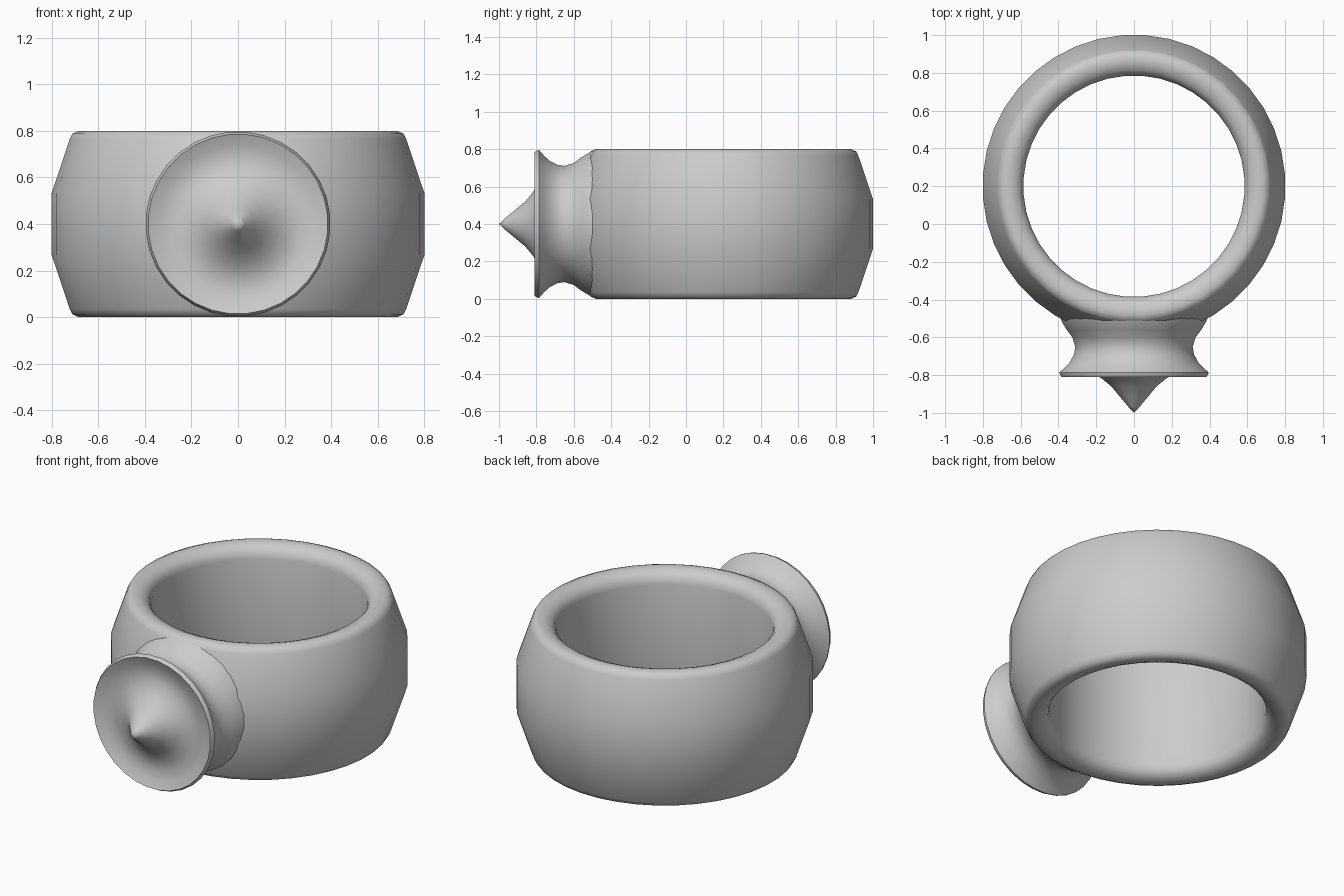
import bpy, math
from mathutils import Matrix, Vector

cube = bpy.data.objects.get("Cube")
if cube:
    bpy.data.objects.remove(cube, do_unlink=True)

grey = bpy.data.materials.new("plain_grey")
grey.use_nodes = True
colour = (0.6, 0.6, 0.6, 1)
grey.diffuse_color = colour
grey.node_tree.nodes["Principled BSDF"].inputs["Base Color"].default_value = colour


def lathe(name, profile, closed, steps, matrix, sharp=35):
    """Spin (radius, height) points round the local z axis."""
    verts, rings = [], []
    for r, h in profile:
        if r == 0:
            rings.append([len(verts)] * steps)
            verts.append(Vector((0, 0, h)))
        else:
            rings.append([len(verts) + i for i in range(steps)])
            for i in range(steps):
                a = 2 * math.pi * (i + 0.5) / steps
                verts.append(Vector((r * math.cos(a), r * math.sin(a), h)))
    pairs = list(zip(rings, rings[1:]))
    if closed:
        pairs.append((rings[-1], rings[0]))
    faces = []
    for a, b in pairs:
        for i in range(steps):
            j = (i + 1) % steps
            faces.append(list(dict.fromkeys((a[i], a[j], b[j], b[i]))))
    mesh = bpy.data.meshes.new(name)
    mesh.from_pydata([matrix @ v for v in verts], [], faces)
    mesh.materials.append(grey)
    obj = bpy.data.objects.new(name, mesh)
    bpy.context.collection.objects.link(obj)
    bpy.ops.object.select_all(action="DESELECT")
    obj.select_set(True)
    bpy.context.view_layer.objects.active = obj
    bpy.ops.object.shade_smooth_by_angle(angle=math.radians(sharp))
    return obj


# Ring band: upper half of the section, mirrored about mid height
half = [(0.802, 0.133), (0.724, 0.365), (0.712, 0.388), (0.685, 0.4),
        (0.65, 0.398), (0.615, 0.383), (0.594, 0.358), (0.586, 0.325)]
section = [(r, -h) for r, h in reversed(half)] + half
lathe("ring_band", section, True, 40, Matrix.Translation((0, 0.2, 0.4)), 50)

# Local z of the front parts points towards -y
forward = Matrix.Translation((0, 0, 0.4)) @ Matrix.Rotation(math.pi / 2, 4, "X")

# Waisted neck with flared rim, dished face and central spike
neck = [(0, 0.47), (0.396, 0.485), (0.385, 0.515), (0.358, 0.56), (0.328, 0.6),
        (0.312, 0.65), (0.319, 0.69), (0.34, 0.73), (0.368, 0.76), (0.397, 0.785)]
face = [(0.397, 0.79), (0.386, 0.81), (0.34, 0.79), (0.29, 0.78), (0.235, 0.785),
        (0.175, 0.815), (0.12, 0.86), (0.07, 0.92), (0.03, 0.968), (0, 1.0)]
lathe("spiked_disc_setting", neck + face, False, 32, forward)
